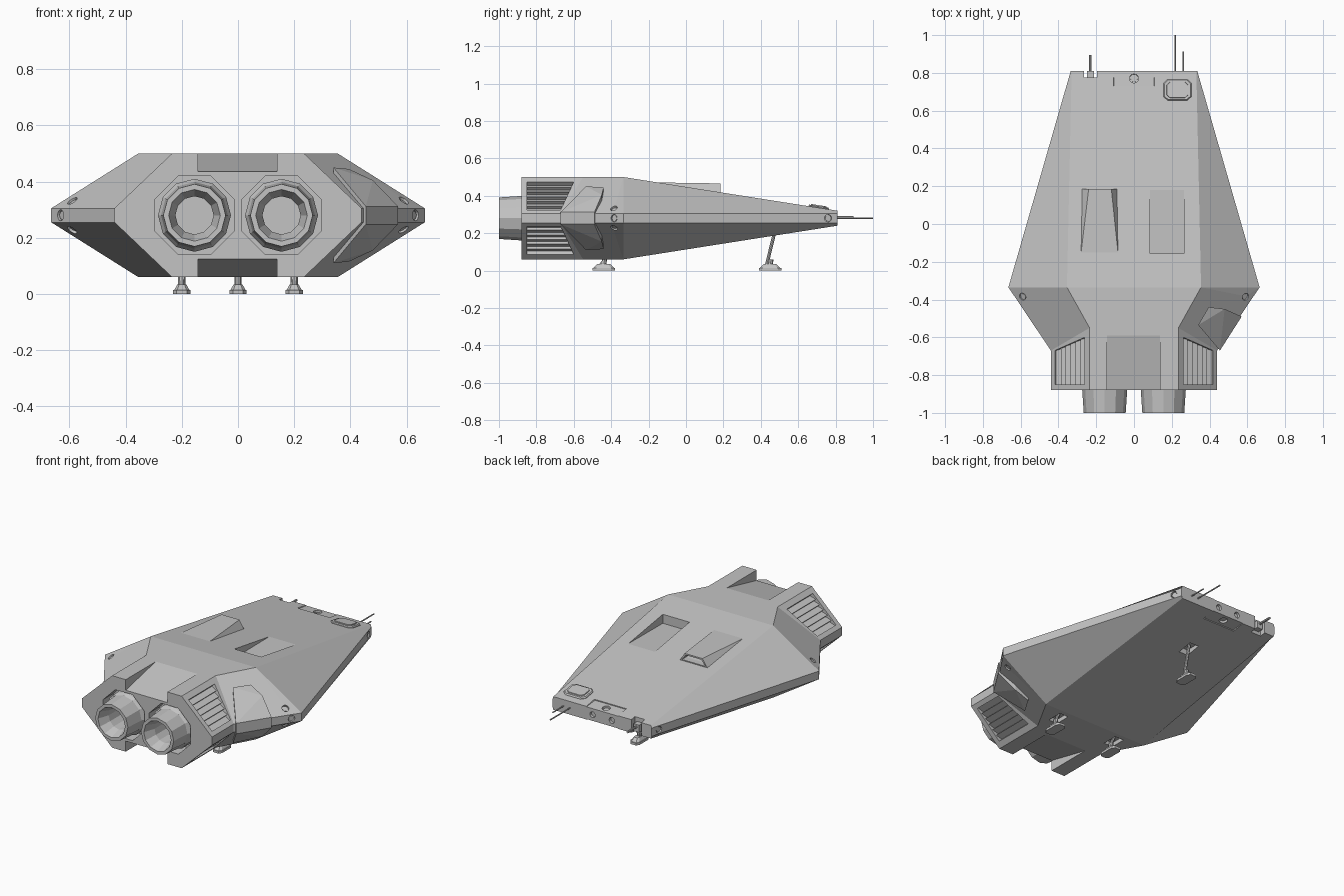
import bpy, bmesh, math
from mathutils import Vector, Matrix

if "Cube" in bpy.data.objects:
    bpy.data.objects.remove(bpy.data.objects["Cube"])

grey = bpy.data.materials.new("hull grey")
grey.diffuse_color = (0.55, 0.55, 0.55, 1)
grey.use_nodes = True
grey.node_tree.nodes["Principled BSDF"].inputs["Base Color"].default_value = grey.diffuse_color
MID = 0.28   # height of the hull's mid plane


def finish(name, bm):
    bmesh.ops.recalc_face_normals(bm, faces=bm.faces)
    me = bpy.data.meshes.new(name)
    bm.to_mesh(me)
    bm.free()
    me.materials.append(grey)
    ob = bpy.data.objects.new(name, me)
    bpy.context.collection.objects.link(ob)
    return ob


def solid(name, pts):
    """Convex solid around a few corner points."""
    bm = bmesh.new()
    vs = [bm.verts.new(p) for p in pts]
    bmesh.ops.convex_hull(bm, input=vs)
    bmesh.ops.dissolve_limit(bm, angle_limit=0.01, verts=bm.verts, edges=bm.edges)
    return finish(name, bm)


def box(name, x0, x1, y0, y1, z0, z1):
    return solid(name, [(x, y, z) for x in (x0, x1) for y in (y0, y1) for z in (z0, z1)])


def rod(name, a, b, r, n=8):
    a, b = Vector(a), Vector(b)
    bm = bmesh.new()
    m = Matrix.Translation((a + b) / 2) @ (b - a).to_track_quat('Z', 'Y').to_matrix().to_4x4()
    bmesh.ops.create_cone(bm, cap_ends=True, segments=n, radius1=r, radius2=r,
                          depth=(b - a).length, matrix=m)
    return finish(name, bm)


def flip(p, sx=1, sz=1):
    return (p[0] * sx, p[1], MID + (p[2] - MID) * sz)


def top_z(y):
    return 0.5 - 0.18 * (y + 0.335) / 1.145


cutters = []

# Main hull: rings of (top y, top x, side y, side x, top height)
rings = [(-.88, .235, -.88, .44, .5), (-.55, .235, -.67, .44, .5),
         (-.335, .355, -.335, .665, .5), (.81, .33, .81, .335, .32)]
bm = bmesh.new()
loops = []
for yt, xt, ys, xs, zt in rings:
    zs = .305
    half = [(xt, yt, zt), (xs, ys, zs), (xs, ys, 2 * MID - zs), (xt, yt, 2 * MID - zt)]
    loops.append([bm.verts.new(p) for p in half + [flip(p, -1) for p in reversed(half)]])
for a, b in zip(loops, loops[1:]):
    for i in range(8):
        bm.faces.new((a[i], a[(i + 1) % 8], b[(i + 1) % 8], b[i]))
bm.faces.new(loops[0])
bm.faces.new(loops[-1])
hull = finish("hull", bm)

# Ramped notches at the rear, above and below
for sz in (1, -1):
    pts = [(x, y, z) for x in (-.143, .138)
           for y, z in ((-.59, .5), (-.59, .52), (-.9, .52), (-.9, .431))]
    cutters.append(solid("rear_notch_cutter", [flip(p, 1, sz) for p in pts]))

# Engine bays and nozzles
for side, sx in (("left", -1), ("right", 1)):
    cx = .155 * sx
    pts = []
    for k in range(8):
        a = math.pi / 8 + k * math.pi / 4
        r = .14 / math.cos(math.pi / 8)
        pts += [(cx + r * math.cos(a), y, MID + r * math.sin(a)) for y in (-.9, -.78)]
    cutters.append(solid("engine_bay_cutter", pts))
    prof = [(.13, -.77), (.13, -.86), (.119, -.88), (.111, -1), (.092, -1),
            (.068, -.93), (.068, -.8)]
    n = 12
    bm = bmesh.new()
    rows = [[bm.verts.new((cx + r * math.cos(2 * math.pi * k / n), y,
                           MID + r * math.sin(2 * math.pi * k / n))) for k in range(n)]
            for r, y in prof]
    for a, b in zip(rows, rows[1:]):
        for k in range(n):
            bm.faces.new((a[k], a[(k + 1) % n], b[(k + 1) % n], b[k]))
    bm.faces.new(rows[0])
    bm.faces.new(rows[-1])
    finish(side + "_engine", bm)

# Louvred vents on the four sloping rear faces
def vent_pt(t, depth, y):
    return (.235 + .205 * t - .69 * depth, y, .5 - .195 * t - .725 * depth)


for sx in (1, -1):
    for sz in (1, -1):
        t0, t1, n = .13, .9, 6
        front = lambda t: -.6 - .07 * (t - t0) / (t1 - t0)
        cutters.append(solid("vent_cutter", [
            flip(vent_pt(t, d, y), sx, sz) for t in (t0, t1) for d in (-.02, .03)
            for y in (-.85, front(t))]))
        for i in range(n):
            a = t0 + (t1 - t0) * i / n
            b = t0 + (t1 - t0) * (i + 1) / n
            solid("vent_slat", [flip(vent_pt(t, d, y), sx, sz)
                                for t, d in ((a, .031), (b, .031), (b, .008), (a, .026))
                                for y in (-.85, front(t))])

# Scoop rising from the top, with an open front
scoop = solid("raised_scoop", [(-.28, -.15, top_z(-.15)), (-.085, -.15, top_z(-.15)),
                               (-.24, .185, .466), (-.12, .185, .466),
                               (-.28, .185, .41), (-.085, .185, .41),
                               (-.28, -.15, .45), (-.085, -.15, .45)])
mouth = solid("scoop_mouth_cutter", [(x, y, z) for y in (.1, .2) for x, z in
                                     ((-.232, .457), (-.128, .457), (-.262, .424), (-.103, .424))])
# Sunken intake on the other side, deep at the back
cutters.append(solid("intake_cutter", [(x, y, z) for x in (.085, .265) for y, z in
                                       ((.18, top_z(.18)), (.18, .5), (-.155, .5),
                                        (-.155, top_z(-.155) - .055))]))

# Cockpit on the right rear flank
canopy = [(.34, -.535, .45), (.395, -.44, .445), (.48, -.45, .405), (.57, -.49, .312),
          (.455, -.67, .312), (.36, -.5, .3), (.4, -.6, .3)]
solid("cockpit", canopy + [flip(p, 1, -1) for p in canopy])

# Round lamps sunk into the flanks and nose
def lamp(p, d, r=.02):
    p, d = Vector(p), Vector(d).normalized()
    cutters.append(rod("lamp_cutter", p - d * .012, p + d * .03, r, 12))
    rod("lamp", p - d * .02, p - d * .006, r * .75, 12)


for sx in (1, -1):
    for sz in (1, -1):
        lamp(flip((.59, -.385, .332), sx, sz), (.5 * sx, -.3, .8 * sz))
    lamp((.632 * sx, -.385, .28), (.83 * sx, -.55, 0))
    lamp((.35 * sx, .76, .28), (1, .29 * sx, 0) if sx > 0 else (-1, .29, 0))
    lamp((.065 * sx, .805, .28), (0, 1, 0), .018)

# Nose: shallow centre step, lamps above and below, corner notch
for sz in (1, -1):
    cutters.append(solid("nose_step_cutter", [flip(p, 1, sz) for x0, x1, z in
                         ((-.105, .105, .315), (-.125, .125, .35))
                         for p in ((x0, .83, z), (x1, .83, z),
                                   (x0, .73, z + .012), (x1, .73, z + .012))]))
    lamp(flip((0, .77, .319), 1, sz), (0, .1, sz), .024)
cutters.append(box("nose_notch_cutter", -.265, -.197, .775, .83, .2, .36))
box("probe_mount", -.25, -.212, .765, .81, .255, .3)
rod("probe", (-.231, .78, .285), (-.231, .895, .285), .007)
rod("long_antenna", (.218, .78, .28), (.218, 1, .28), .004)
rod("short_antenna", (.262, .78, .28), (.262, .912, .28), .004)

# Roof hatch with clipped corners
def hatch_ring(s, dz):
    return [(.23 + x * s, .71 + y * s, top_z(.71 + y * s) + dz)
            for a, b in ((.075, .035), (.053, .055)) for x in (a, -a) for y in (b, -b)]


solid("hatch_frame", hatch_ring(1, -.01) + hatch_ring(1, .003) + hatch_ring(.93, .009))
solid("hatch_lid", hatch_ring(.8, 0) + hatch_ring(.74, .014))

# Landing legs with stepped feet, set in shallow wells
for name, x, y, top in (("front", 0, .45, (0, .475, .21)), ("left", -.2, -.44, (-.2, -.41, .09)),
                        ("right", .2, -.44, (.2, -.41, .09))):
    def pad(w, l, z):
        return [(x + i * a, y + j * b, z) for a, b in ((w, l * .7), (w * .6, l))
                for i in (1, -1) for j in (1, -1)]
    solid(name + "_foot", pad(.031, .061, 0) + pad(.031, .061, .014))
    solid(name + "_foot_top", pad(.027, .055, .014) + pad(.016, .035, .034))
    rod(name + "_strut", (x, y - .02, .025), top, .009)
    rod(name + "_brace", (x, y, .03), (x, y + .005, .06), .013)
    zb = 2 * MID - top_z(max(top[1], -.335))
    cutters.append(box("well_cutter", x - .03, x + .03, top[1] - .05, top[1] + .045, zb - .05, zb + .025))


# Apply the cutters, then remove them
def carve(ob, tools):
    for c in tools:
        m = ob.modifiers.new("cut", 'BOOLEAN')
        m.operation, m.solver, m.object = 'DIFFERENCE', 'EXACT', c
    bpy.context.view_layer.update()
    me = bpy.data.meshes.new_from_object(ob.evaluated_get(bpy.context.evaluated_depsgraph_get()))
    ob.modifiers.clear()
    ob.data = me
    for c in tools:
        bpy.data.objects.remove(c)


carve(hull, cutters)
carve(scoop, [mouth])
